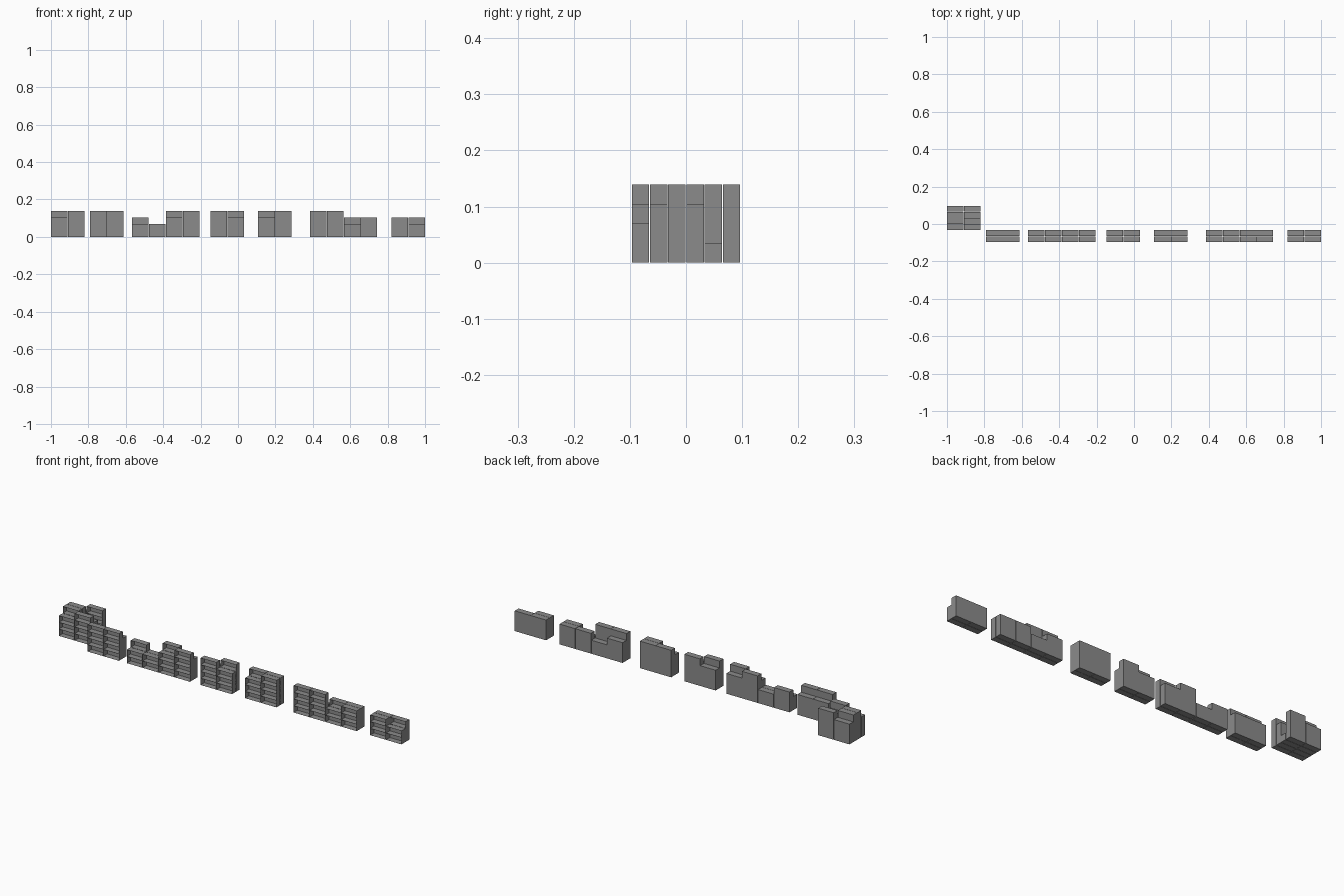
import bpy, bmesh
from mathutils import Vector

cube = bpy.data.objects.get("Cube")
if cube:
    bpy.data.objects.remove(cube, do_unlink=True)

# Single grey for every unit
grey = bpy.data.materials.new("mid_grey")
grey.use_nodes = True
colour = (0.26, 0.26, 0.26, 1)
grey.diffuse_color = colour
grey.node_tree.nodes["Principled BSDF"].inputs["Base Color"].default_value = colour

UNIT = Vector((0.0885, 0.031, 0.0348))
PITCH_X, PITCH_Y = 0.09, 0.0324
FRONT_Y = -0.0965


def add_open_box(bm, x, y, z):
    """One shelf unit, open towards the front."""
    verts = bmesh.ops.create_cube(bm, size=1)["verts"]
    centre = Vector((x, y, z)) + UNIT / 2
    for v in verts:
        v.co = Vector(a * b for a, b in zip(v.co, UNIT)) + centre
    bm.normal_update()
    faces = {f for v in verts for f in v.link_faces}
    front = [f for f in faces if f.normal.y < -0.9]
    bmesh.ops.delete(bm, geom=front, context='FACES_ONLY')


def shelf_stack(name, x, y, levels):
    """A column of units stacked on the ground."""
    bm = bmesh.new()
    for i in range(levels):
        add_open_box(bm, x, y, i * UNIT.z)
    mesh = bpy.data.meshes.new(name)
    bm.to_mesh(mesh)
    bm.free()
    mesh.materials.append(grey)
    obj = bpy.data.objects.new(name, mesh)
    bpy.context.collection.objects.link(obj)
    wall = obj.modifiers.new("thin_walls", 'SOLIDIFY')
    wall.thickness = 0.0006
    wall.offset = -1


# Bank name: left edge, first row, then (left, right) stack heights row by row
banks = {
    "deep_bank": (-1.0, 2, [(3, 4), (4, 3), (4, 1), (3, 4)]),
    "tall_bank": (-0.79, 0, [(4, 4), (3, 3)]),
    "low_bank": (-0.567, 0, [(2, 2), (3, 2)]),
    "stepped_bank": (-0.385, 0, [(3, 4), (4, 3)]),
    "crossed_bank": (-0.146, 0, [(4, 3), (3, 4)]),
    "full_bank": (0.108, 0, [(3, 4), (4, 4)]),
    "long_bank_a": (0.385, 0, [(4, 4), (3, 2)]),
    "long_bank_b": (0.566, 0, [(2, 3), (3, 3)]),
    "end_bank": (0.8215, 0, [(3, 2), (3, 3)]),
}
for name, (left, first, rows) in banks.items():
    for r, heights in enumerate(rows):
        for c, levels in enumerate(heights):
            shelf_stack(f"{name}_row{r + 1}_stack{c + 1}",
                        left + c * PITCH_X,
                        FRONT_Y + (first + r) * PITCH_Y, levels)
